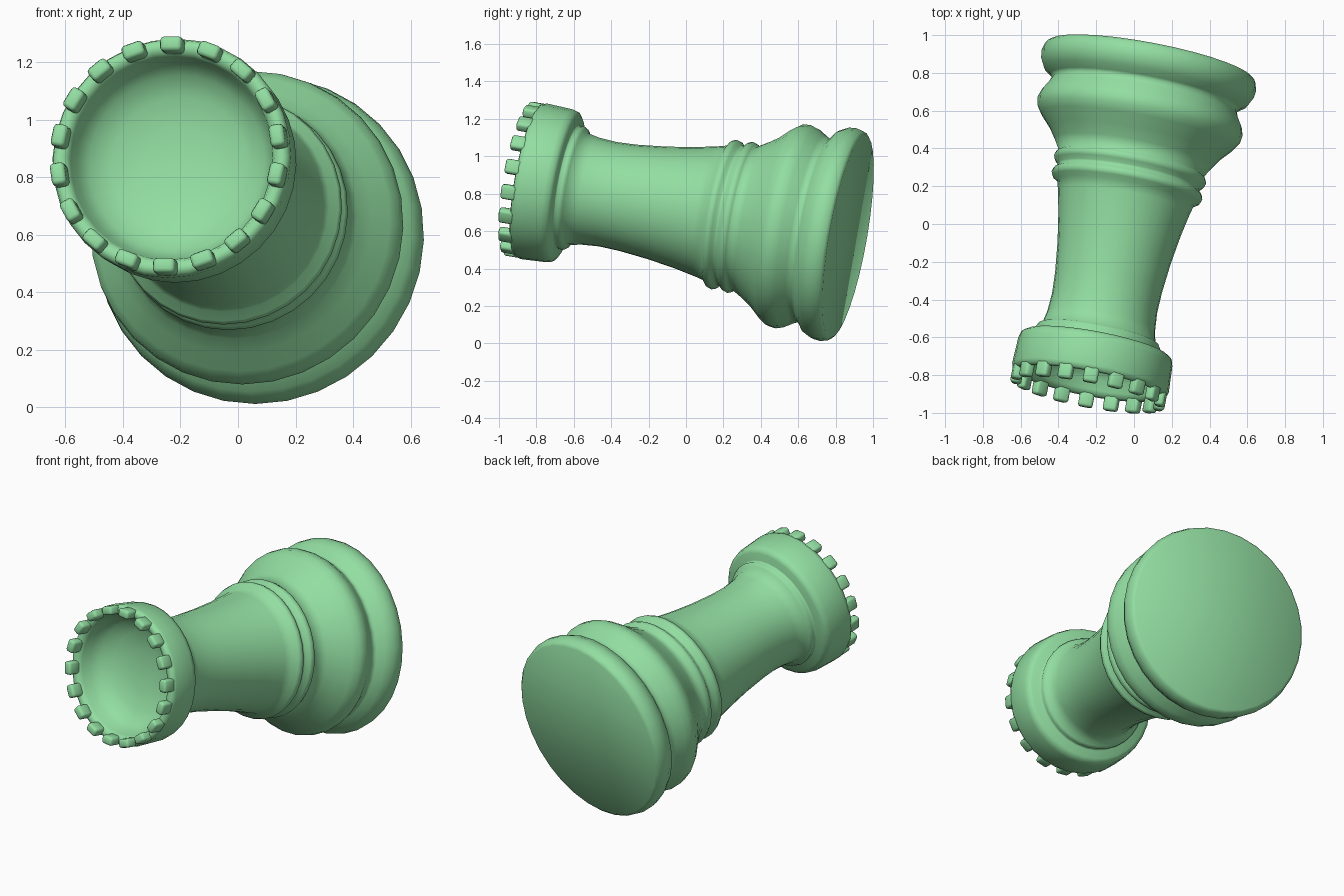
import bpy, bmesh, math
from mathutils import Matrix, Vector

cube = bpy.data.objects.get("Cube")
if cube:
    bpy.data.objects.remove(cube, do_unlink=True)

GREEN = (0.29, 0.73, 0.36, 1)
green = bpy.data.materials.new("soft_green")
green.use_nodes = True
green.diffuse_color = GREEN
bsdf = next(n for n in green.node_tree.nodes if n.type == 'BSDF_PRINCIPLED')
bsdf.inputs["Base Color"].default_value = GREEN
bsdf.inputs["Roughness"].default_value = 0.6

# Tilted frame of the toppled piece: local z runs from foot to battlements
axis = Vector((-0.19, -1, 0.175)).normalized()
side = Vector((0, 0, 1)).cross(axis).normalized()
up = axis.cross(side)
frame = Matrix((side, up, axis)).transposed().to_4x4()
frame.translation = (-0.076, 0, 0.724)


def finish(bm, name):
    """Turn a bmesh into a smooth green object in the tilted frame."""
    bmesh.ops.recalc_face_normals(bm, faces=bm.faces)
    for face in bm.faces:
        face.smooth = True
    mesh = bpy.data.meshes.new(name)
    bm.to_mesh(mesh)
    bm.free()
    mesh.materials.append(green)
    obj = bpy.data.objects.new(name, mesh)
    bpy.context.collection.objects.link(obj)
    obj.matrix_world = frame
    return obj


def lathe(name, profile, steps=32):
    """Spin (radius, height) points about local z; open foot is capped."""
    bm = bmesh.new()
    verts = [bm.verts.new((r, 0, h)) for r, h in profile]
    edges = [bm.edges.new(pair) for pair in zip(verts, verts[1:])]
    bmesh.ops.spin(bm, geom=verts + edges, cent=(0, 0, 0), axis=(0, 0, 1),
                   angle=math.tau, steps=steps)
    bmesh.ops.remove_doubles(bm, verts=bm.verts, dist=0.0005)
    rim = [e for e in bm.edges if e.is_boundary]
    if rim:
        bmesh.ops.contextual_create(bm, geom=rim)
    return finish(bm, name)


foot = [(.55, -.895), (.567, -.88), (.578, -.84), (.573, -.8), (.55, -.755),
        (.51, -.725), (.497, -.71), (.51, -.68), (.54, -.63), (.552, -.59),
        (.547, -.55), (.52, -.51), (.465, -.45), (.425, -.39), (.39, -.33)]
bands = [(.402, -.32), (.41, -.3), (.403, -.28), (.382, -.26), (.382, -.245),
         (.4, -.23), (.406, -.21), (.398, -.19), (.368, -.17)]
shaft = [(.355, -.12), (.33, 0), (.305, .16), (.288, .32), (.283, .43),
         (.29, .53), (.304, .595)]
collar = [(.325, .605), (.337, .625), (.332, .645), (.34, .65)]
head = [(.385, .655), (.407, .67), (.415, .7), (.422, .84), (.414, .865),
        (.395, .872), (.37, .865)]
bowl = [(.358, .84), (.345, .79), (.31, .74), (.24, .7), (.13, .675), (0, .665)]
lathe("rook_body", foot + bands + shaft + collar + head + bowl)

# Ring of rounded battlements
COUNT = 18
bm = bmesh.new()
for i in range(COUNT):
    spin = Matrix.Rotation(math.pi / 2 + math.tau * i / COUNT, 4, 'Z')
    place = Matrix.Translation((0.391, 0, 0.89))
    size = Matrix.Diagonal((0.052, 0.078, 0.086, 1))
    bmesh.ops.create_cube(bm, size=1, matrix=spin @ place @ size)
bmesh.ops.bevel(bm, geom=bm.edges[:], offset=0.014, segments=2,
                profile=0.5, affect='EDGES')
finish(bm, "battlements")
